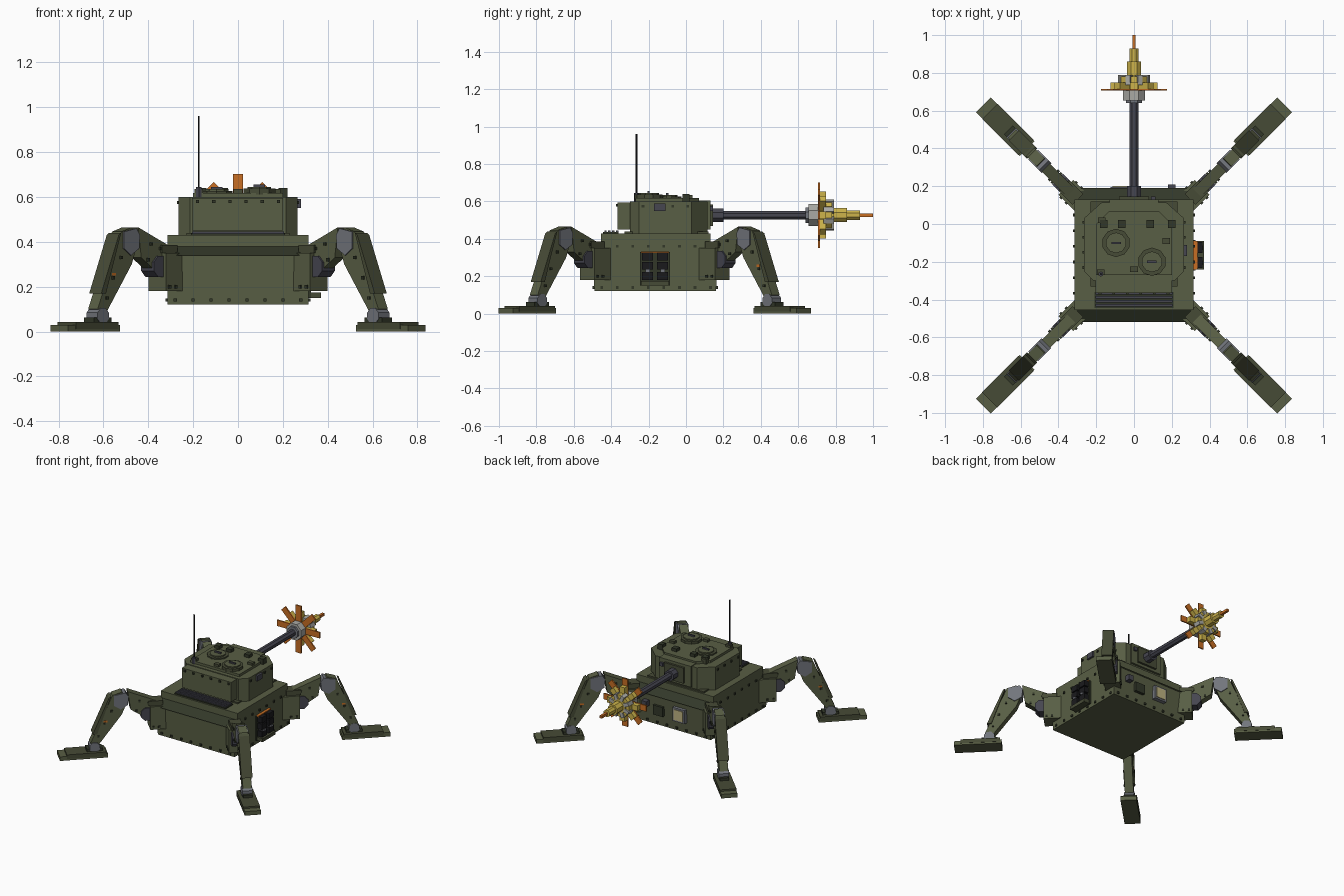
import bpy, math
from mathutils import Matrix, Vector

if "Cube" in bpy.data.objects:
    bpy.data.objects.remove(bpy.data.objects["Cube"])


def mat(name, r, g, b):
    m = bpy.data.materials.new(name)
    m.diffuse_color = (r, g, b, 1)
    m.use_nodes = True
    m.node_tree.nodes["Principled BSDF"].inputs["Base Color"].default_value = m.diffuse_color
    return m


GREEN = mat("olive green", .098, .112, .058)
MID = mat("shaded olive", .062, .070, .037)
DARK = mat("dark olive", .032, .039, .022)
METAL = mat("gun metal", .061, .061, .080)
STEEL = mat("light steel", .17, .18, .205)
PALE = mat("pale grey", .40, .40, .375)
YELLOW = mat("flash yellow", .61, .456, .07)
ORANGE = mat("flash orange", .578, .156, .017)
BLACK = mat("soot black", .01, .01, .012)
LAMP = mat("lamp beige", .515, .456, .223)
I = Matrix.Identity(4)


def mesh(name, verts, faces, m, xf=I):
    me = bpy.data.meshes.new(name)
    me.from_pydata([xf @ Vector(v) for v in verts], [], faces)
    me.materials.append(m)
    ob = bpy.data.objects.new(name, me)
    bpy.context.collection.objects.link(ob)
    return ob


def prism(name, pts, lo, hi, axis, m, xf=I):
    """Extrude a 2D outline along one axis; outline uses the other two axes."""
    def put(p, t):
        v = list(p)
        v.insert("xyz".index(axis), t)
        return v
    n = len(pts)
    vs = [put(p, lo) for p in pts] + [put(p, hi) for p in pts]
    fs = [tuple(range(n))[::-1], tuple(range(n, 2 * n))]
    fs += [(i, (i + 1) % n, n + (i + 1) % n, n + i) for i in range(n)]
    area = sum(pts[i][0] * pts[(i + 1) % n][1] - pts[(i + 1) % n][0] * pts[i][1] for i in range(n))
    if (area < 0) != (axis == "y"):
        fs = [f[::-1] for f in fs]
    return mesh(name, vs, fs, m, xf)


def box(name, x0, x1, y0, y1, z0, z1, m, xf=I):
    return prism(name, [(x0, y0), (x1, y0), (x1, y1), (x0, y1)], z0, z1, "z", m, xf)


def ring(n, r, cx=0, cy=0):
    return [(cx + r * math.cos(2 * math.pi * (i + .5) / n),
             cy + r * math.sin(2 * math.pi * (i + .5) / n)) for i in range(n)]


def rivets(name, points, m=DARK, s=.007):
    vs, fs = [], []
    for x, y, z in points:
        b = len(vs)
        vs += [(x + s * i, y + s * j, z + s * k) for i in (-1, 1) for j in (-1, 1) for k in (-1, 1)]
        fs += [tuple(b + q for q in f) for f in
               ((0, 1, 3, 2), (4, 6, 7, 5), (0, 4, 5, 1), (2, 3, 7, 6), (0, 2, 6, 4), (1, 5, 7, 3))]
    return vs, fs, name, m


def add_rivets(name, points, xf=I, m=DARK, s=.007):
    vs, fs, _, _ = rivets(name, points, m, s)
    mesh(name, vs, fs, m, xf)


# Hull: side outline extruded across, with dark sloped end strips
hull = prism("hull", [(-.49, .12), (.16, .12), (.175, .34), (.19, .34), (.13, .38), (.13, .43),
                      (-.455, .43), (-.455, .38), (-.52, .34), (-.495, .34)], -.315, .315, "x", GREEN)
hull.data.materials.append(DARK)
for p in hull.data.polygons:
    if abs(p.normal.y) > .3 and p.normal.z > .3:
        p.material_index = 1

pts = []
for i in range(8):
    x = -.28 + i * .08
    pts += [(x, -.493, .14), (x, .165, .14)]
    y = -.45 + i * .083
    pts += [(s * .316, y, z) for s in (-1, 1) for z in (.14, .36)]
add_rivets("hull_rivets", pts)

# Engine grille on the rear deck
box("grille_base", -.21, .21, -.445, -.36, .43, .437, DARK)
for i in range(4):
    y = -.437 + i * .021
    box("grille_slat", -.205, .205, y, y + .013, .437, .445, METAL)

# Launcher rack on the right side
box("rack_back", .315, .325, -.245, -.085, .15, .33, DARK)
box("rack_tray", .315, .37, -.24, -.09, .15, .175, MID)
box("rack_strap", .315, .335, -.24, -.09, .325, .333, ORANGE)
for y in (-.205, -.125):
    for z in (.18, .235, .285):
        box("rack_tube", .32, .362, y - .029, y + .029, z, z + .042, BLACK)
    box("rack_clip", .32, .365, y - .012, y + .012, .222, .235, STEEL)

# Lamps and boxes on the gun side of the hull
box("lamp_housing", -.125, -.025, .16, .195, .2, .3, STEEL)
box("lamp_glass", -.113, -.037, .195, .2, .212, .288, LAMP)
box("side_lamp", .18, .22, .16, .21, .25, .29, METAL)
box("tool_box", .06, .14, .16, .187, .2, .27, DARK)

# Turret: chamfered block, rear bustle, roof plate
prism("turret", [(-.265, -.25), (-.215, -.3), (.215, -.3), (.265, -.25), (.265, .03),
                 (.17, .115), (-.17, .115), (-.265, .03)], .43, .6, "z", GREEN)
box("bustle", -.205, .2, -.365, -.3, .45, .595, GREEN)
box("turret_ring", -.23, .23, -.33, .12, .43, .44, MID)
prism("roof_plate", [(-.2, -.27), (.2, -.27), (.2, .0), (.13, .07), (-.13, .07), (-.2, .0)],
      .6, .618, "z", GREEN)
add_rivets("turret_rivets", [(-.18 + i * .072, -.366, .58) for i in range(6)]
           + [(s * .266, -.23 + i * .08, .575) for i in range(4) for s in (-1, 1)])

# Hatches and roof fittings
for x, y, h in ((-.095, -.1, .635), (.095, -.2, .645)):
    prism("hatch_rim", ring(10, .075, x, y), .61, h - .008, "z", MID)
    prism("hatch_lid", ring(10, .055, x, y), .61, h, "z", GREEN)
    box("hatch_handle", x - .025, x + .025, y - .006, y + .006, h, h + .01, METAL)
for x in (-.16, -.065, .085, .2):
    box("periscope", x - .02, x + .02, -.02, .02, .6, .64, DARK)
for x, y in ((-.175, -.255), (.17, -.09), (0, -.24), (-.17, .02)):
    box("roof_box", x - .02, x + .02, y - .015, y + .015, .6, .635, MID)
prism("antenna", ring(6, .005, -.175, -.265), .6, .96, "z", BLACK)
prism("antenna_base", ring(6, .014, -.175, -.265), .6, .645, "z", METAL)
box("side_bracket", .265, .28, -.17, -.11, .55, .59, METAL)

# Gun along +y
GZ = .527


def tube(name, n, r, y0, y1, m):
    prism(name, ring(n, r, 0, GZ), y0, y1, "y", m)


box("mantlet", -.13, .13, .06, .13, .45, .605, GREEN)
box("mantlet_lip", -.08, .08, .13, .145, .47, .585, MID)
tube("gun_collar", 8, .039, .13, .2, METAL)
tube("barrel", 8, .025, .2, .68, METAL)
tube("coaxial_gun", 8, .001, .1, .12, METAL)
box("sight", .09, .115, .06, .145, .55, .575, METAL)

# Muzzle block and stylised flash
tube("muzzle_block", 8, .064, .655, .708, PALE)
tube("muzzle_step", 8, .045, .64, .655, STEEL)
for i in range(8):
    a = math.pi / 4 * i
    spin = Matrix.Translation((0, 0, GZ)) @ Matrix.Rotation(a, 4, "Y")
    half = Matrix.Translation((0, 0, GZ)) @ Matrix.Rotation(a + math.pi / 8, 4, "Y")
    box("flash_ray", -.022, .022, .706, .716, .03, .175, ORANGE, spin)
    box("flash_petal", -.02, .02, .716, .748, .02, .125, YELLOW, spin)
    box("flash_inner_petal", -.016, .016, .748, .78, .01, .08, YELLOW, spin)
    box("smoke_puff", -.013, .013, .735, .79, .045, .085, PALE, half)
tube("flash_core", 8, .058, .708, .79, YELLOW)
tube("flash_cone", 8, .04, .79, .86, YELLOW)
tube("flash_cone_end", 8, .027, .86, .93, YELLOW)
tube("flash_tip", 4, .013, .93, 1.0, ORANGE)

# Four legs: outlines in the radial plane, turned around the hull centre
THIGH = [(.66, .465), (.47, .385), (.45, .24), (.52, .25), (.64, .33)]
SHIN = [(.70, .465), (.765, .445), (.80, .36), (.915, .1), (.86, .085), (.70, .30), (.66, .40)]
KNEE = [(.655, .43), (.675, .46), (.755, .445), (.755, .37), (.71, .34), (.66, .37)]
for k in range(4):
    R = Matrix.Translation((0, -.167, 0)) @ Matrix.Rotation(math.pi / 4 + k * math.pi / 2, 4, "Z")
    box("leg_mount", .39, .51, -.055, .055, .18, .35, GREEN, R)
    box("mount_cap", .42, .52, -.04, .04, .35, .385, MID, R)
    prism("hip_joint", ring(8, .05, .525, .29), -.04, .04, "y", METAL, R)
    prism("thigh", THIGH, -.03, .03, "y", GREEN, R)
    prism("knee_plate", KNEE, -.037, .037, "y", STEEL, R)
    prism("shin", SHIN, -.03, .03, "y", GREEN, R)
    prism("shin_guard", [(.775, .44), (.79, .43), (.90, .17), (.87, .17)], -.038, .038, "y", MID, R)
    prism("ankle", ring(8, .038, .885, .07), -.035, .035, "y", STEEL, R)
    box("foot", .80, 1.127, -.055, .055, 0, .03, GREEN, R)
    box("foot_tread", .81, 1.08, -.057, .057, .012, .042, MID, R)
    box("ankle_block", .83, .94, -.032, .032, .04, .062, DARK, R)
    add_rivets("leg_rivets", [(d, s * .031, z) for s in (-1, 1) for d, z in
               ((.52, .37), (.58, .39), (.54, .28), (.60, .32), (.77, .33), (.82, .24), (.86, .15))]
               + [(.45 + i * .04, s * .056, .2) for i in range(2) for s in (-1, 1)], R)
    if k in (0, 2):
        box("leg_marker", .80, .825, -.032, .032, .25, .262, ORANGE, R)
